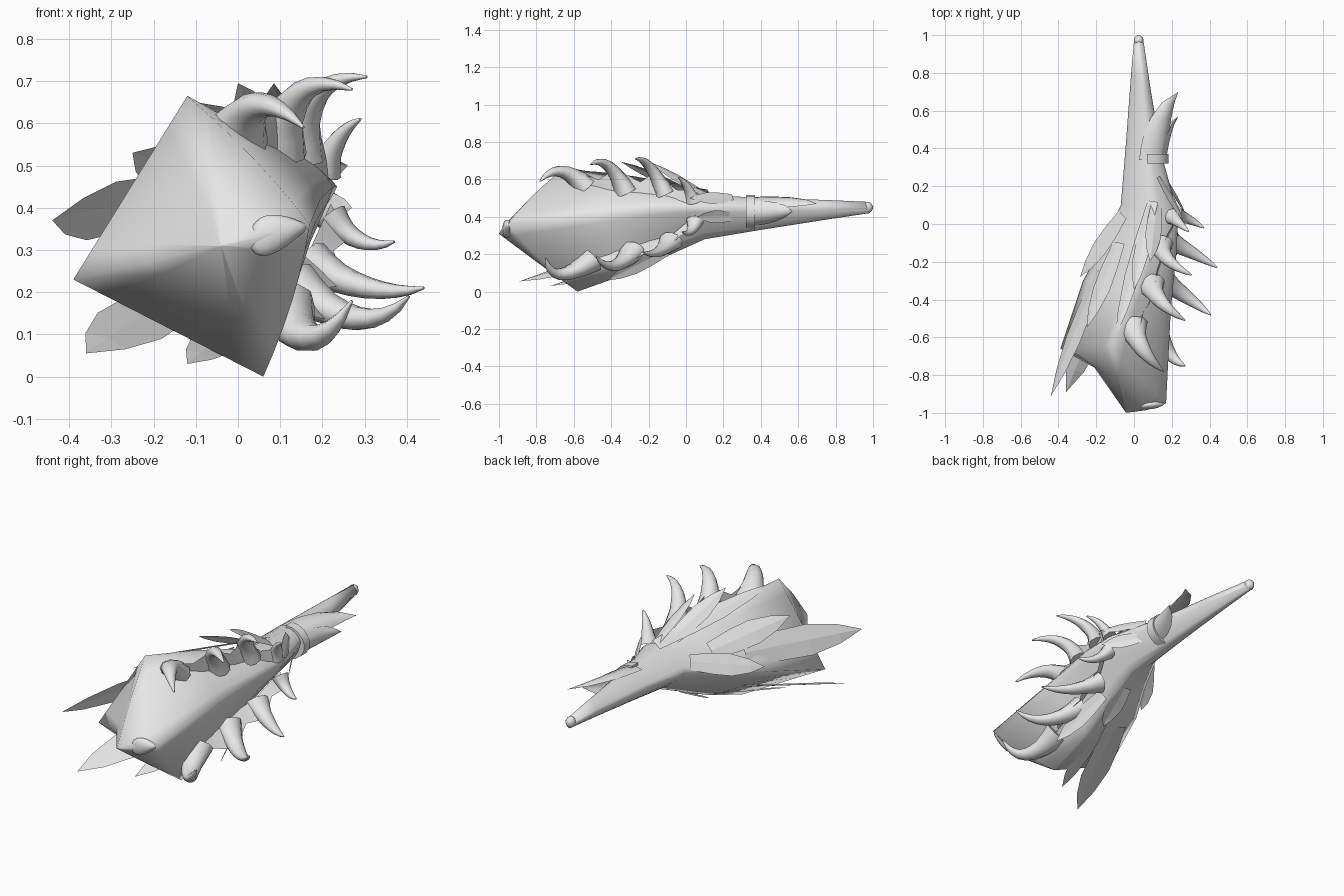
import bpy, bmesh, math
from mathutils import Vector as V

if "Cube" in bpy.data.objects:
    bpy.data.objects.remove(bpy.data.objects["Cube"])

grey = bpy.data.materials.new("shell grey")
grey.diffuse_color = (0.8, 0.8, 0.8, 1)
grey.use_nodes = True
grey.node_tree.nodes["Principled BSDF"].inputs["Base Color"].default_value = grey.diffuse_color


def finish(name, bm, angle=None):
    bmesh.ops.remove_doubles(bm, verts=bm.verts, dist=1e-5)
    bmesh.ops.recalc_face_normals(bm, faces=bm.faces)
    me = bpy.data.meshes.new(name)
    bm.to_mesh(me)
    bm.free()
    ob = bpy.data.objects.new(name, me)
    bpy.context.collection.objects.link(ob)
    me.materials.append(grey)
    if angle:
        bpy.ops.object.select_all(action='DESELECT')
        ob.select_set(True)
        bpy.context.view_layer.objects.active = ob
        bpy.ops.object.shade_smooth_by_angle(angle=math.radians(angle))
    return ob


def loft(name, rings, angle):
    bm = bmesh.new()
    rows = [[bm.verts.new(p) for p in r] for r in rings]
    n = len(rows[0])
    for a, b in zip(rows, rows[1:]):
        for i in range(n):
            j = (i + 1) % n
            bm.faces.new((a[i], a[j], b[j], b[i]))
    bm.faces.new(rows[0])
    bm.faces.new(rows[-1])
    return finish(name, bm, angle)


# Horn body: four corner rails (top, right, bottom, left) per station
stations = [
    ((-.041, -.998, .313), (-.037, -.999, .311), (-.039, -.998, .307), (-.043, -.998, .309)),
    ((-.085, -.81, .51), (.07, -.985, .335), (.02, -.78, .145), (-.21, -.76, .27)),
    ((-.12, -.64, .665), (.17, -.95, .36), (.06, -.58, 0), (-.39, -.66, .23)),
    ((-.02, -.35, .61), (.195, -.45, .42), (.07, -.3, .1), (-.27, -.3, .32)),
    ((.08, -.1, .55), (.225, -.15, .45), (.09, -.1, .19), (-.16, -.1, .37)),
    ((.1, .1, .52), (.235, .05, .45), (.1, .1, .28), (-.07, .1, .42)),
    ((.08, .4, .5), (.15, .35, .45), (.08, .4, .33), (-.045, .4, .44)),
    ((.05, .75, .49), (.09, .7, .45), (.05, .75, .385), (-.015, .8, .45)),
    ((.025, .97, .48), (.05, .97, .45), (.025, .985, .42), (.0, .97, .45)),
]
bulges = [0, .03, 0, .05, .06, .07, .1, .12, .15]
STEPS = 6
rings = []
for n, (st, bulge) in enumerate(zip(stations, bulges)):
    c = [V(p) for p in st]
    mid = sum(c, V()) / 4
    ring = []
    for i in range(4):
        a, b = c[i], c[(i + 1) % 4]
        out = ((a + b) / 2 - mid).normalized() * (b - a).length * bulge
        if i < 2 and 2 <= n <= 5:
            # the right wall rounds over its ridge
            out = (c[1] - (c[0] + c[2]) / 2) * (.07 if n == 2 else .125)
        for k in range(STEPS):
            t = k / STEPS
            ring.append(a.lerp(b, t) + out * 4 * t * (1 - t))
    rings.append(ring)
loft("horn_body", rings, 85)

# Rounded tail tip
bm = bmesh.new()
bmesh.ops.create_uvsphere(bm, u_segments=12, v_segments=8, radius=1)
for v in bm.verts:
    v.co = V((.025 + .026 * v.co.x, .97 + .03 * v.co.y, .45 + .03 * v.co.z))
finish("tail_tip", bm, 60)

# Teardrop bump on the front
bm = bmesh.new()
bmesh.ops.create_uvsphere(bm, u_segments=14, v_segments=10, radius=1)
for v in bm.verts:
    s = .048 * (1 - .55 * v.co.x) * .9
    v.co = V((.095 + .07 * v.co.x, -.955 + .025 * v.co.y + .01 * v.co.x,
              .34 + .015 * v.co.x + s * v.co.z))
finish("front_bump", bm, 60)


# Curved spikes: base, bend point, tip, base radius
def spike(name, base, bend, tip, rad):
    p, q, r = V(base), V(bend), V(tip)
    out = []
    for k in range(9):
        t = k / 8
        c = p * (1 - t) ** 2 + q * 2 * t * (1 - t) + r * t * t
        d = ((q - p) * (1 - t) + (r - q) * t).normalized()
        u = d.cross(V((0, 0, 1))).normalized()
        w = d.cross(u)
        s = rad * (1 - t) ** .8 * (1 + .3 * max(0, 1 - 4 * t)) + .004
        out.append([c + (u * math.cos(a) + w * math.sin(a) * .8) * s
                    for a in (math.tau * i / 10 for i in range(10))])
    loft(name, out, 60)


upper = [((-.01, -.54, .56), (.03, -.68, .71), (.155, -.78, .59), .062),
         ((.09, -.32, .53), (.12, -.42, .74), (.27, -.51, .68), .055),
         ((.14, -.11, .52), (.15, -.20, .72), (.305, -.27, .71), .05),
         ((.2, .04, .48), (.23, .01, .58), (.29, -.04, .61), .035)]
lower = [((.1, -.5, .17), (.17, -.72, .01), (.27, -.75, .18), .062),
         ((.13, -.28, .22), (.30, -.40, .07), (.405, -.48, .19), .055),
         ((.17, -.08, .27), (.31, -.15, .18), (.44, -.23, .21), .05),
         ((.22, .05, .38), (.29, .03, .29), (.37, -.02, .32), .035)]


# Webbing between the spikes of a row, scalloped towards the bend points
def web(name, row, root):
    bm = bmesh.new()
    inner, outer = [], []
    for k, s in enumerate(row):
        p, q = V(s[0]), V(s[1])
        inner.append(bm.verts.new(p + V(root)))
        outer.append(bm.verts.new(p.lerp(q, .6)))
        if k + 1 < len(row):
            p2, q2 = V(row[k + 1][0]), V(row[k + 1][1])
            inner.append(bm.verts.new((p + p2) / 2 + V(root)))
            outer.append(bm.verts.new(((p + p2) / 2).lerp((q + q2) / 2, .3)))
    for i in range(len(inner) - 1):
        bm.faces.new((inner[i], inner[i + 1], outer[i + 1], outer[i]))
    finish(name, bm, 50)


for label, row, root in (("upper", upper, (.02, -.02, -.03)), ("lower", lower, (0, 0, .03))):
    for i, s in enumerate(row):
        spike(f"{label}_spike_{i + 1}", *s)
    web(f"{label}_web", row, root)


# Flat feather blades: base, tip, width direction, width
def blade(name, base, tip, side, width):
    b, t = V(base), V(tip)
    d = (t - b).normalized()
    s = V(side)
    s = (s - d * s.dot(d)).normalized() * width / 2
    fold = d.cross(s) * .1
    bm = bmesh.new()
    rows = []
    for f, w in ((0, .7), (.3, .95), (.55, 1), (.8, .62)):
        c = b.lerp(t, f)
        rows.append([bm.verts.new(c + s * w), bm.verts.new(c + fold), bm.verts.new(c - s * w)])
    end = bm.verts.new(t)
    for p, q in zip(rows, rows[1:]):
        for i in range(2):
            bm.faces.new((p[i], p[i + 1], q[i + 1], q[i]))
    for i in range(2):
        bm.faces.new((rows[-1][i], rows[-1][i + 1], end))
    finish(name, bm)


blades = [
    ("left_feather", (-.18, -.25, .42), (-.44, -.91, .37), (.6, 0, 1), .16),
    ("lower_left_feather", (-.13, -.3, .2), (-.36, -.89, .055), (1, 0, -.3), .17),
    ("bottom_feather", (.02, -.25, .14), (-.12, -.73, .03), (1, 0, -.3), .11),
    ("bottom_right_feather", (.13, -.1, .22), (.18, -.42, .06), (.5, 0, 1), .09),
    ("belly_feather", (.06, .0, .24), (.02, -.23, .125), (1, 0, 0), .1),
    ("shoulder_feather", (-.06, .05, .45), (-.285, -.28, .36), (.6, -.4, .8), .12),
    ("upper_left_feather", (-.08, -.1, .46), (-.25, -.55, .53), (.7, 0, .7), .13),
    ("long_top_feather", (.1, .12, .53), (-.1, -.6, .65), (1, 0, .5), .09),
    ("crest_feather_1", (.07, .02, .53), (.0, -.35, .695), (.8, 0, .5), .09),
    ("crest_feather_2", (.12, .1, .52), (.085, -.2, .695), (.8, 0, -.4), .09),
    ("collar_feather_1", (.13, .25, .5), (.26, .02, .5), (.5, 0, -.8), .07),
    ("collar_feather_2", (.16, .25, .4), (.27, .06, .4), (.3, 0, 1), .07),
]
for b in blades:
    blade(*b)


# Sleeve plates wrapped round the tail: angle range, end, pointed flare
def sleeve(name, a0, a1, y1, tip):
    bm = bmesh.new()
    rows = []
    for k in range(6):
        t = k / 5
        row = []
        for i in range(6):
            a = math.radians(a0 + (a1 - a0) * i / 5)
            p = V((.07 + .03 * t + .1 * math.cos(a), .34 + (y1 - .34) * t,
                   .425 + .015 * t + .08 * math.sin(a)))
            row.append(bm.verts.new(p.lerp(V(tip), t ** 3)))
        rows.append(row)
    for p, q in zip(rows, rows[1:]):
        for i in range(5):
            bm.faces.new((p[i], p[i + 1], q[i + 1], q[i]))
    finish(name, bm, 30)


sleeve("tail_sleeve_top", 10, 115, .64, (.235, .70, .47))
sleeve("tail_sleeve_side", -70, 45, .53, (.235, .57, .43))

# Band wrapped round the tail where the sleeve starts
band = []
for y, grow in ((.32, .0), (.32, .012), (.37, .012), (.37, 0)):
    band.append([V((.07 + (.1 + grow) * math.cos(a), y, .425 + (.08 + grow) * math.sin(a)))
                 for a in (math.radians(-80 + 170 * i / 8) for i in range(9))])
loft("tail_band", band, 40)
